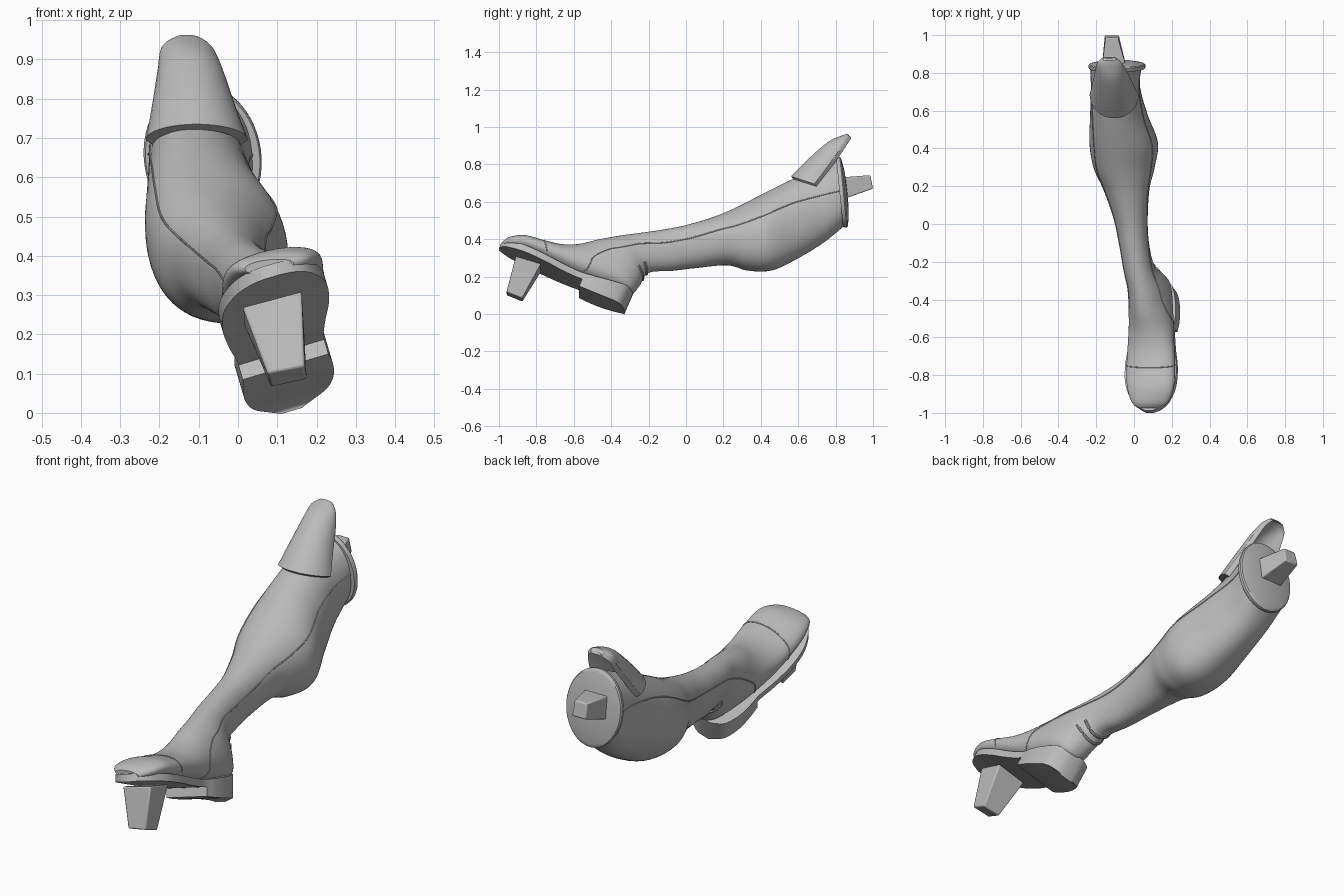
import bpy, bmesh
from math import sin, cos, pi, radians, copysign
from mathutils import Vector

cube = bpy.data.objects.get("Cube")
if cube:
    bpy.data.objects.remove(cube, do_unlink=True)

GREY = (0.5, 0.5, 0.5, 1)
leather = bpy.data.materials.new("plain_grey")
leather.use_nodes = True
leather.diffuse_color = GREY
leather.node_tree.nodes["Principled BSDF"].inputs["Base Color"].default_value = GREY


def spline(rows, s):
    """Catmull-Rom value between rows of numbers at parameter s."""
    last = len(rows) - 1
    i = min(int(s), last - 1)
    t = s - i
    p, q, r, u = (rows[max(0, min(last, i + k))] for k in (-1, 0, 1, 2))
    return [b + t / 2 * (c - a + t * (2 * a - 5 * b + 4 * c - d + t * (3 * (b - c) + d - a)))
            for a, b, c, d in zip(p, q, r, u)]


def samples(first, last, step):
    count = round((last - first) / step)
    return [first + (last - first) * k / count for k in range(count + 1)]


def loft(name, rings, bevel=0.0):
    """Skin closed rings of points and cap both ends."""
    bm = bmesh.new()
    loops = [[bm.verts.new(p) for p in ring] for ring in rings]
    n = len(loops[0])
    for a, b in zip(loops, loops[1:]):
        for k in range(n):
            j = (k + 1) % n
            bm.faces.new((a[k], a[j], b[j], b[k]))
    bm.faces.new(loops[0])
    bm.faces.new(loops[-1])
    bmesh.ops.recalc_face_normals(bm, faces=bm.faces)
    mesh = bpy.data.meshes.new(name)
    bm.to_mesh(mesh)
    bm.free()
    obj = bpy.data.objects.new(name, mesh)
    bpy.context.collection.objects.link(obj)
    mesh.materials.append(leather)
    if bevel:
        mod = obj.modifiers.new("soft_edges", "BEVEL")
        mod.width, mod.segments = bevel, 2
        mod.limit_method, mod.angle_limit = "ANGLE", radians(40)
    bpy.ops.object.select_all(action="DESELECT")
    obj.select_set(True)
    bpy.context.view_layer.objects.active = obj
    bpy.ops.object.shade_smooth_by_angle(angle=radians(35))


# Boot sections, knee to toe: top y, z, bottom y, z, top x, bottom x, half width, roll
BOOT = [
    (.815, .83, .845, .47, -.1, -.09, .132, 0),
    (.70, .78, .74, .385, -.105, -.09, .13, -.1),
    (.55, .71, .60, .30, -.09, -.07, .152, -.15),
    (.40, .635, .46, .236, -.06, -.05, .181, -.15),
    (.27, .57, .33, .233, -.055, -.05, .162, -.08),
    (.15, .52, .22, .26, -.04, -.04, .122, 0),
    (0, .475, .05, .245, -.015, -.02, .09, 0),
    (-.13, .45, -.08, .23, 0, 0, .08, 0),
    (-.27, .43, -.2, .22, .015, .04, .08, .1),
    (-.37, .415, -.25, .15, .03, .1, .09, .2),
    (-.47, .395, -.30, .11, .04, .13, .1, .3),
    (-.57, .37, -.43, .14, .06, .12, .112, .3),
    (-.66, .365, -.58, .19, .07, .11, .12, .3),
    (-.75, .382, -.72, .25, .078, .1, .127, .28),
    (-.86, .414, -.85, .31, .085, .09, .125, .22),
    (-.94, .41, -.935, .345, .085, .085, .1, .14),
    (-.975, .39, -.975, .355, .08, .08, .062, .1),
]


def surface(s, angle):
    yt, zt, yb, zb, xt, xb, half, roll = spline(BOOT, s)
    c, h = cos(angle), sin(angle)
    power = 1 if h > 0 else .87
    c, h = copysign(abs(c) ** power, c), copysign(abs(h) ** .9, h)
    return Vector(((xt + xb) / 2 + half * c + (xt - xb) / 2 * h,
                   (yt + yb) / 2 + (yt - yb) / 2 * h,
                   (zt + zb) / 2 + (zt - zb) / 2 * h + roll * half * c))


TURN = [2 * pi * k / 56 for k in range(56)]
loft("boot_upper", [[surface(s, a) for a in TURN]
                    for s in samples(0, len(BOOT) - 1, .125)])


# Raised seams and creases as thin tubes lying on the leather
def tube(name, points, radius):
    rings = []
    for i, p in enumerate(points):
        along = (points[min(i + 1, len(points) - 1)] - points[max(i - 1, 0)]).normalized()
        # a steady reference keeps the tube from twisting
        ref = Vector((0, 0, 1)) if abs(along.z) < .8 else Vector((1, 0, 0))
        side = along.cross(ref).normalized()
        up = along.cross(side)
        rings.append([p + radius * (cos(a) * side + sin(a) * up) for a in TURN[::7]])
    loft(name, rings)


SEAM = [(d,) for d in (2, 16, 28, 32, 29, 24, 20, 20, 22, 25, 24, 2, -60)]
for name, flip in (("left_seam", False), ("right_seam", True)):
    path = []
    for s in samples(0, 11.8, .1):
        a = radians(spline(SEAM, s)[0])
        path.append(surface(s, pi - a if flip else a))
    tube(name, path, .003)
tube("toe_cap_seam", [surface(13.1, a) for a in samples(-.3, pi + .3, .1)], .003)
for k, s in enumerate((8.1, 8.5)):
    tube(f"ankle_crease_{k + 1}",
         [surface(s + .05 * sin(3 * a + k), a) for a in samples(pi * 1.15, pi * 1.85, .1)], .007)

# Knee rim: a rounded collar with a shallow domed end
RIM_X, RIM_UP = Vector((1, 0, 0)), Vector((0, -.1, .99))
RIM_AXIS = Vector((0, .99, .1))
rim = []
for depth, scale in ((-.012, .9), (-.012, .97), (-.004, 1), (.008, 1), (.014, .97),
                     (.017, .9), (.026, .6), (.03, .2)):
    rim.append([Vector((-.09, .833, .65)) + RIM_AXIS * depth
                + scale * ((.15 * cos(a) - .01 * sin(a)) * RIM_X + .19 * sin(a) * RIM_UP)
                for a in TURN])
loft("knee_rim", rim)

# Knee flap: an arched shield, rows of centre y, z, edge y, z, middle x, half width
FLAP = [
    (.56, .735, .685, .695, -.105, .13),
    (.655, .83, .745, .775, -.113, .107),
    (.76, .92, .815, .87, -.122, .083),
    (.83, .953, .85, .925, -.13, .066),
    (.865, .963, .87, .952, -.13, .035),
]
flap = []
for s in samples(0, 4, .2):
    yc, zc, ye, ze, x, half = spline(FLAP, s)
    arc = samples(-pi / 2, pi / 2, .15)
    outer = [Vector((x + half * sin(a), ye + (yc - ye) * cos(a), ze + (zc - ze) * cos(a)))
             for a in arc]
    inner = [Vector((x + (p.x - x) * .85, p.y + .014, p.z - .014)) for p in reversed(outer)]
    flap.append(outer + inner)
loft("knee_flap", flap, .006)

# Sole outline, heel to toe: y, left-hand x, right-hand x, height of the underside
SOLE = [
    (-.295, .085, .14, .085), (-.305, .06, .17, .088), (-.34, .022, .21, .097),
    (-.42, .003, .228, .115), (-.50, 0, .228, .137), (-.57, 0, .218, .16),
    (-.66, -.02, .222, .2), (-.76, -.038, .232, .25), (-.86, -.037, .224, .298),
    (-.94, -.008, .19, .332), (-.98, .03, .15, .348), (-1.0, .065, .105, .353),
]
NORMAL = Vector((-.26, .38, .88))


def slab(name, last, top, front_drop, back_drop):
    rings = []
    for s in samples(0, last, .2):
        y, x0, x1, z = spline(SOLE, s)
        drop = back_drop + (front_drop - back_drop) * s / last
        left, right = (Vector((x, y, z + .3 * (x - .11))) for x in (x0, x1))
        rings.append([left - NORMAL * drop, right - NORMAL * drop,
                      right + NORMAL * top, left + NORMAL * top])
    loft(name, rings)


slab("sole", len(SOLE) - 1, .035, 0, 0)
slab("heel_block", 4.8, .005, .042, .092)


# Mounting pegs: tapered blocks under the toe and out of the knee
def peg(name, base, tip):
    loft(name, [[Vector(p) for p in base], [Vector(p) for p in tip]], .006)


peg("toe_peg",
    [(.012, -.91, .27), (.162, -.91, .31), (.165, -.775, .27), (.015, -.775, .225)],
    [(.075, -.96, .10), (.17, -.96, .118), (.175, -.875, .085), (.085, -.875, .065)])
peg("knee_peg",
    [(-.17, .83, .61), (-.04, .83, .61), (-.04, .83, .73), (-.17, .83, .73)],
    [(-.155, 1.0, .67), (-.08, 1.0, .67), (-.085, .985, .742), (-.15, .985, .742)])
